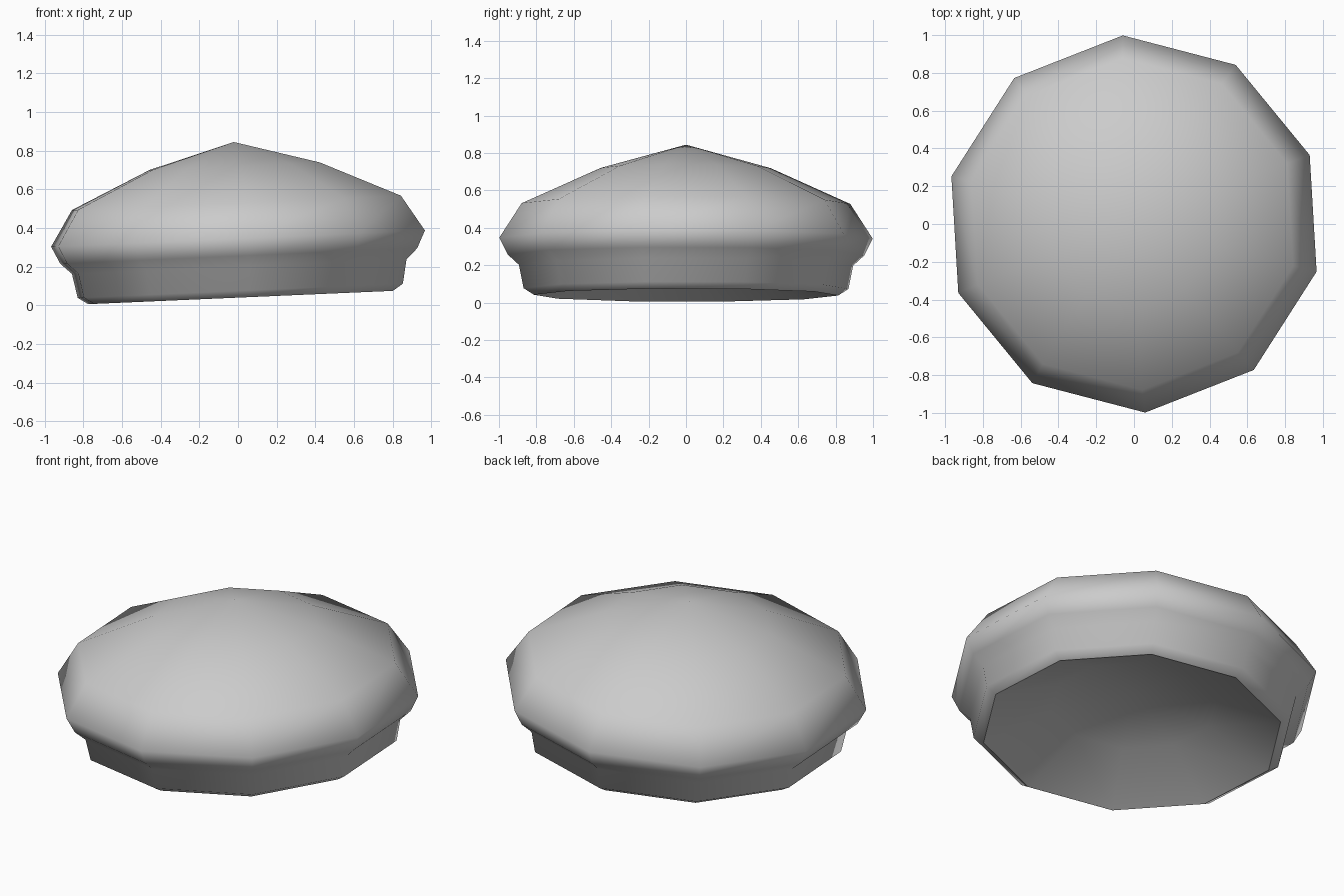
import bpy, bmesh, math
from mathutils import Matrix, Vector

cube = bpy.data.objects.get("Cube")
if cube:
    bpy.data.objects.remove(cube, do_unlink=True)

SIDES = 10
TURN = math.radians(21.4)
PIVOT = Vector((0, 0, 0.345))
TILT = (Matrix.Translation(PIVOT) @ Matrix.Rotation(math.radians(-2.5), 4, 'Y')
        @ Matrix.Translation(-PIVOT))

grey = bpy.data.materials.new("plain grey")
grey.use_nodes = True
colour = (0.6, 0.6, 0.6, 1)
grey.diffuse_color = colour
grey.node_tree.nodes["Principled BSDF"].inputs["Base Color"].default_value = colour


def lathe(name, profile, pole_height, inward=False):
    """Turn a rim-to-top profile into a closed dome that ends in a pole."""
    bm = bmesh.new()
    rings = []
    for r, h in profile:
        ring = []
        for i in range(SIDES):
            a = TURN + math.tau * i / SIDES
            ring.append(bm.verts.new((r * math.cos(a), r * math.sin(a), h)))
        rings.append(ring)
    pole = bm.verts.new((0, 0, pole_height))
    for i in range(SIDES):
        j = (i + 1) % SIDES
        for low, high in zip(rings, rings[1:]):
            bm.faces.new((low[i], low[j], high[j], high[i]))
        bm.faces.new((rings[-1][i], rings[-1][j], pole))
    if inward:
        bmesh.ops.reverse_faces(bm, faces=bm.faces[:])
    for f in bm.faces:
        f.smooth = True
    bm.transform(TILT)
    mesh = bpy.data.meshes.new(name)
    bm.to_mesh(mesh)
    bm.free()
    mesh.materials.append(grey)
    obj = bpy.data.objects.new(name, mesh)
    bpy.context.collection.objects.link(obj)
    return obj


# Headband and puffed crown; the lining meets it at a crisp rim
rim = (0.815, 0.04)
lathe("hat_crown", [rim, (0.87, 0.075), (0.895, 0.2), (0.955, 0.255),
                    (1.0, 0.345), (0.88, 0.53), (0.455, 0.72)], 0.845)

# Shallow hollow underside
lathe("hat_lining", [rim, (0.45, 0.21)], 0.29, inward=True)
